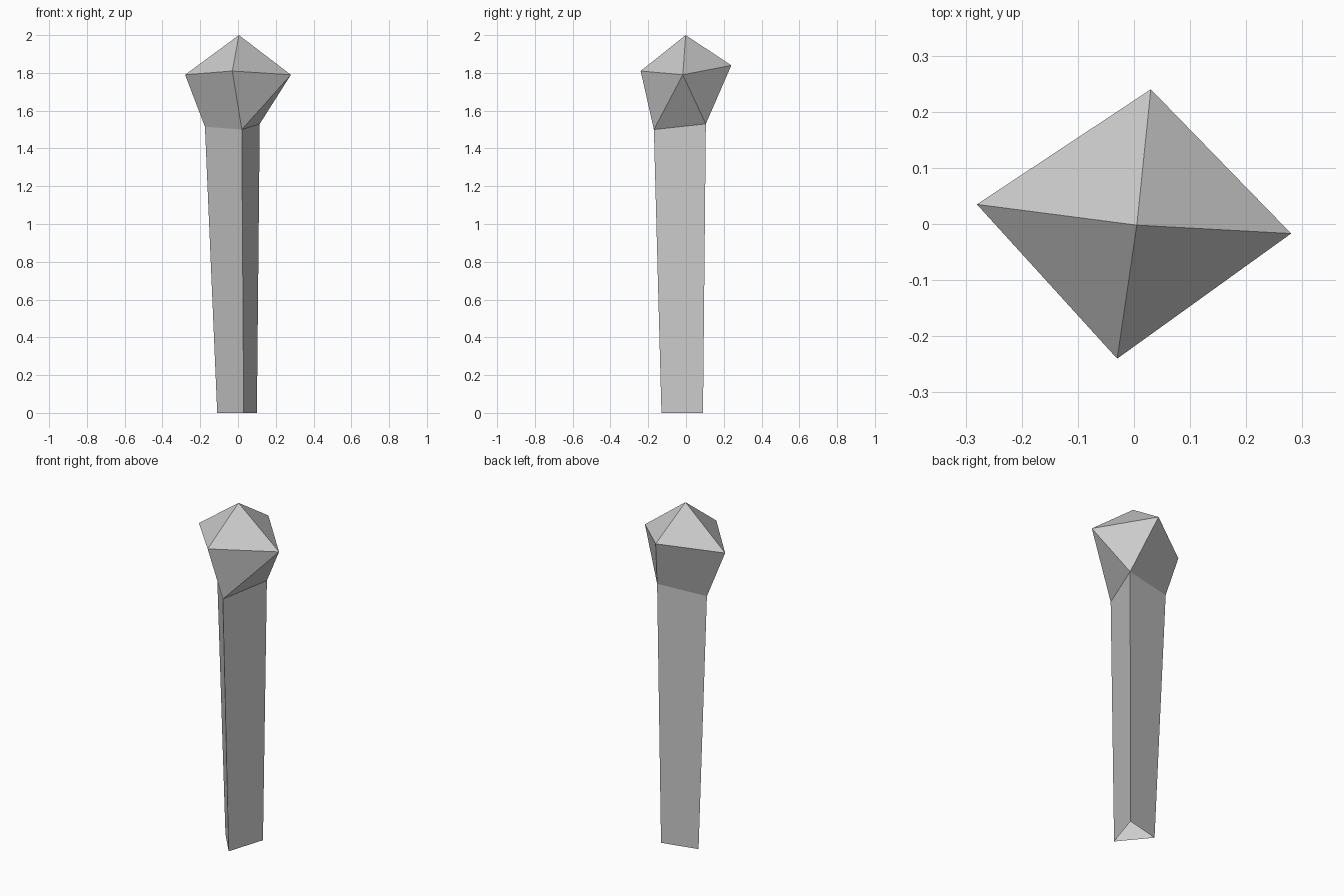
import bpy
import bmesh

cube = bpy.data.objects.get("Cube")
if cube:
    bpy.data.objects.remove(cube, do_unlink=True)

# One plain colour for the whole model
grey = bpy.data.materials.new("plain_grey")
grey.use_nodes = True
colour = (0.6, 0.6, 0.6, 1)
grey.diffuse_color = colour
grey.node_tree.nodes["Principled BSDF"].inputs["Base Color"].default_value = colour


def build(name, points, faces):
    """Flat-shaded mesh from named corner points; each face is a string of names."""
    bm = bmesh.new()
    verts = {key: bm.verts.new(co) for key, co in points.items()
             if any(key in face for face in faces)}
    for face in faces:
        bm.faces.new([verts[key] for key in face])
    mesh = bpy.data.meshes.new(name)
    bm.to_mesh(mesh)
    bm.free()
    mesh.materials.append(grey)
    obj = bpy.data.objects.new(name, mesh)
    bpy.context.collection.objects.link(obj)
    return obj


points = {
    # foot of the stalk: front, right-hand and left-hand corners
    "f": (0.03, -0.13, 0), "r": (0.10, 0.09, 0), "l": (-0.11, 0.04, 0),
    # neck, where the stalk meets the head
    "F": (0.02, -0.17, 1.5), "R": (0.115, 0.105, 1.53), "L": (-0.175, 0.055, 1.515),
    # widest ring of the head: side, front, side, back
    "A": (-0.28, 0.035, 1.79), "B": (-0.03, -0.24, 1.81),
    "C": (0.28, -0.017, 1.79), "D": (0.03, 0.24, 1.84),
    # tip
    "T": (0.005, -0.002, 2),
}

# Three-sided stalk, widening upwards and open at the foot
build("stalk", points, ["frRF", "rlLR", "lfFL"])

# Faceted head: underside facets, then the four-sided crown
build("head", points, ["LFBA", "FCB", "FRC", "RDC", "RLAD"]
      + [a + b + "T" for a, b in zip("ABCD", "BCDA")])
